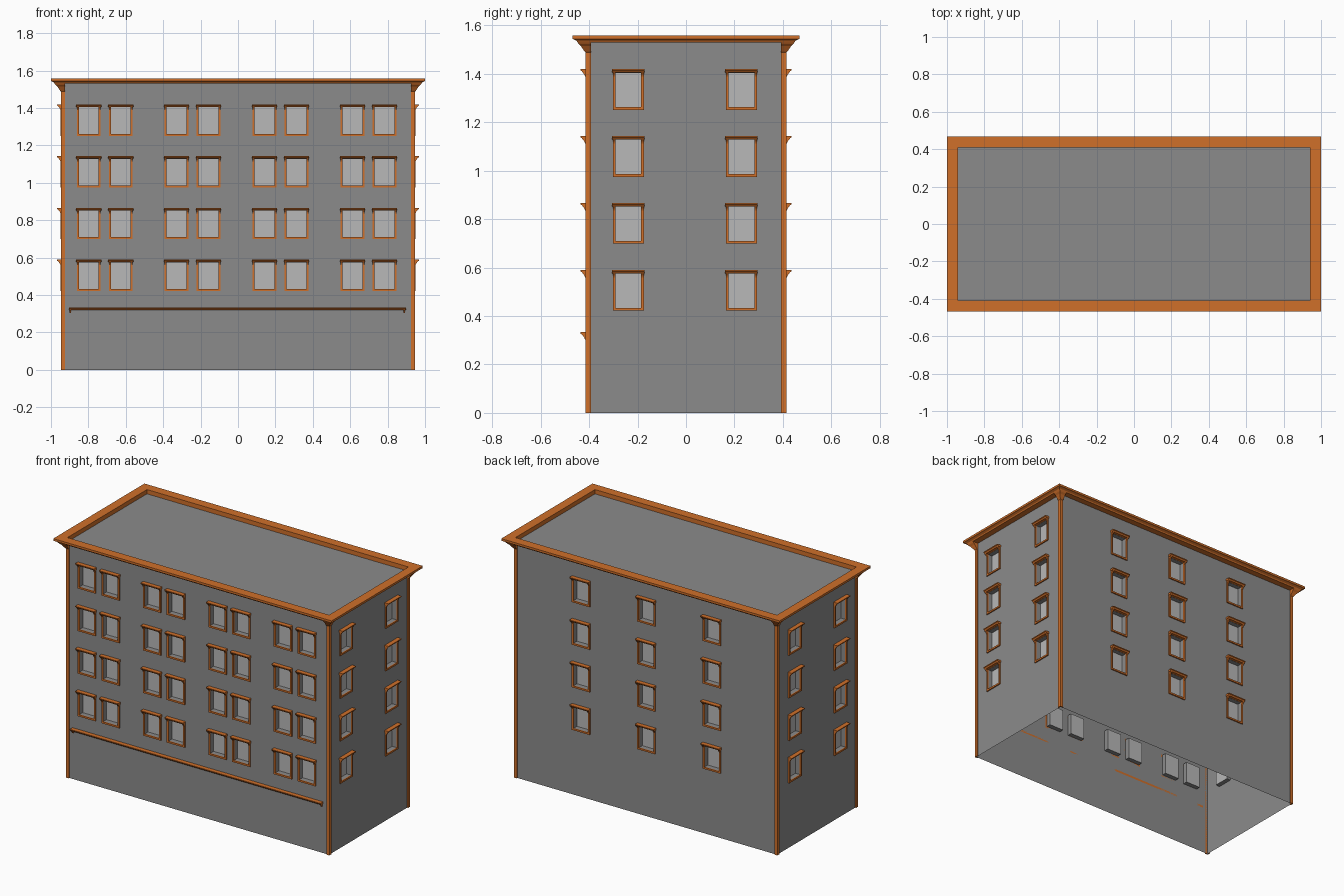
import bpy, bmesh
from math import radians
from mathutils import Matrix, Vector

cube = bpy.data.objects.get("Cube")
if cube:
    bpy.data.objects.remove(cube, do_unlink=True)


def make_material(name, rgb):
    m = bpy.data.materials.new(name)
    m.use_nodes = True
    m.diffuse_color = (*rgb, 1)
    m.node_tree.nodes["Principled BSDF"].inputs["Base Color"].default_value = (*rgb, 1)
    return m


WALL = make_material("wall grey", (0.26, 0.26, 0.26))
PANE = make_material("pane light grey", (0.48, 0.48, 0.48))
TRIM = make_material("trim orange", (0.63, 0.16, 0.023))

HX, HY = 0.94, 0.408            # half sizes of the wall shell
ROOF_Z, TOP_Z = 1.53, 1.558
WIN_W, WIN_H, RECESS = 0.106, 0.142, 0.03
ROWS = [0.433 + 0.2765 * r for r in range(4)]


def finish(name, bm, *mats, fix_normals=True):
    if fix_normals:
        bmesh.ops.recalc_face_normals(bm, faces=bm.faces)
    mesh = bpy.data.meshes.new(name)
    bm.to_mesh(mesh)
    bm.free()
    for m in mats:
        mesh.materials.append(m)
    obj = bpy.data.objects.new(name, mesh)
    bpy.context.scene.collection.objects.link(obj)
    return obj


def quad(bm, pts, mat=0):
    face = bm.faces.new([bm.verts.new(p) for p in pts])
    face.material_index = mat


def loft(bm, sections, cap=True, closed=False):
    """Skin a list of equal-length point loops."""
    loops = [[bm.verts.new(p) for p in s] for s in sections]
    pairs = list(zip(loops, loops[1:]))
    if closed:
        pairs.append((loops[-1], loops[0]))
    for a, b in pairs:
        for i in range(len(a)):
            j = (i + 1) % len(a)
            bm.faces.new((a[i], a[j], b[j], b[i]))
    if cap:
        bm.faces.new(loops[0])
        bm.faces.new(loops[-1])


def extrude_profile(bm, profile, u0, u1, z):
    """Run an (outward, height) profile along a wall from u0 to u1."""
    loft(bm, [[Vector((u, -d, z + h)) for d, h in profile] for u in (u0, u1)])


def bar(bm, u0, u1, z0, z1, proud=0.008):
    extrude_profile(bm, [(0, z0), (proud, z0), (proud, z1), (0, z1)], u0, u1, 0)


LIP = [(0, -0.014), (0.018, -0.014), (0.023, -0.008), (0.028, -0.006), (0.028, 0), (0, 0)]
BRACKET = [(0, -0.03), (0.009, -0.03), (0.012, -0.022), (0.019, -0.013), (0, -0.013)]


def ledge(bm, u0, u1, top, end):
    """Moulded strip with a small bracket under each end."""
    extrude_profile(bm, LIP, u0, u1, top)
    inset = 0.003
    extrude_profile(bm, BRACKET, u0 + inset, u0 + inset + end, top)
    extrude_profile(bm, BRACKET, u1 - inset - end, u1 - inset, top)


def wall_faces(bm, half, centres):
    """Wall sheet with a recessed pane in every window cell."""
    w = WIN_W / 2
    us = sorted([-half, half] + [c + s * w for c in centres for s in (-1, 1)])
    zs = sorted([0, ROOF_Z] + [z + h for z in ROWS for h in (0, WIN_H)])
    for i, (a, b) in enumerate(zip(us, us[1:])):
        for j, (lo, hi) in enumerate(zip(zs, zs[1:])):
            front = [Vector(p) for p in ((a, 0, lo), (b, 0, lo), (b, 0, hi), (a, 0, hi))]
            if i % 2 and j % 2:
                back = [p + Vector((0, RECESS, 0)) for p in front]
                quad(bm, back, 1)
                for k in range(4):
                    n = (k + 1) % 4
                    quad(bm, (front[k], front[n], back[n], back[k]))
            else:
                quad(bm, front)


def window_trim(bm, centres):
    """Frame and header around every window."""
    w, f = WIN_W / 2, 0.011
    for c in centres:
        for z in ROWS:
            top = z + WIN_H
            bar(bm, c - w - f, c - w, z, top)
            bar(bm, c + w, c + w + f, z, top)
            bar(bm, c - w - f, c + w + f, z - f, z)
            ledge(bm, c - 0.067, c + 0.067, top + 0.015, 0.011)


# Four walls: turn about z, half width, distance from centre, window centres
pair_centres = [-0.798 + 0.47 * k + s for k in range(4) for s in (0, 0.171)]
SIDES = {
    "front": (0, HX, HY, pair_centres),
    "left": (90, HY, HX, [-0.238, 0.229]),
    "back": (180, HX, HY, [-0.466, 0.004, 0.474]),
    "right": (270, HY, HX, [-0.229, 0.238]),
}
for side, (turn, half, dist, centres) in SIDES.items():
    place = Matrix.Rotation(radians(turn), 4, "Z") @ Matrix.Translation((0, -dist, 0))
    bm = bmesh.new()
    wall_faces(bm, half, centres)
    bmesh.ops.remove_doubles(bm, verts=bm.verts, dist=1e-5)
    bm.transform(place)
    finish(side + "_wall", bm, WALL, PANE, fix_normals=False)

    bm = bmesh.new()
    window_trim(bm, centres)
    bm.transform(place)
    finish(side + "_window_trim", bm, TRIM)

# Long ledge above the ground floor
bm = bmesh.new()
ledge(bm, -0.904, 0.897, 0.333, 0.008)
bm.transform(Matrix.Translation((0, -HY, 0)))
finish("ground_floor_ledge", bm, TRIM)

# Flat roof
bm = bmesh.new()
quad(bm, [(x, y, ROOF_Z) for x, y in ((-HX, -HY), (HX, -HY), (HX, HY), (-HX, HY))])
finish("roof", bm, WALL, fix_normals=False)

# Cornice ring around the roof
CORNICE = [(0, ROOF_Z), (0.04, ROOF_Z), (0.044, 1.537), (0.054, 1.542),
           (0.06, 1.544), (0.06, TOP_Z), (0, TOP_Z)]
bm = bmesh.new()
corners = [(-1, -1), (1, -1), (1, 1), (-1, 1)]
loft(bm, [[(sx * (HX + o), sy * (HY + o), z) for o, z in CORNICE] for sx, sy in corners],
     cap=False, closed=True)
finish("cornice", bm, TRIM)

# Corner posts that flare out under the cornice
FLARE = [(0.007, 0), (0.007, 1.488), (0.012, 1.494), (0.018, 1.503),
         (0.026, 1.515), (0.036, 1.524), (0.04, ROOF_Z)]
LEG = -0.015
for sx, sy in corners:
    bm = bmesh.new()
    sections = []
    for o, z in FLARE:
        shape = [(LEG, 0), (LEG, o), (o, o), (o, LEG), (0, LEG), (0, 0)]
        sections.append([(sx * (HX + p), sy * (HY + q), z) for p, q in shape])
    loft(bm, sections)
    name = ("front" if sy < 0 else "back") + ("_left" if sx > 0 else "_right")
    finish(name + "_corner_post", bm, TRIM)
